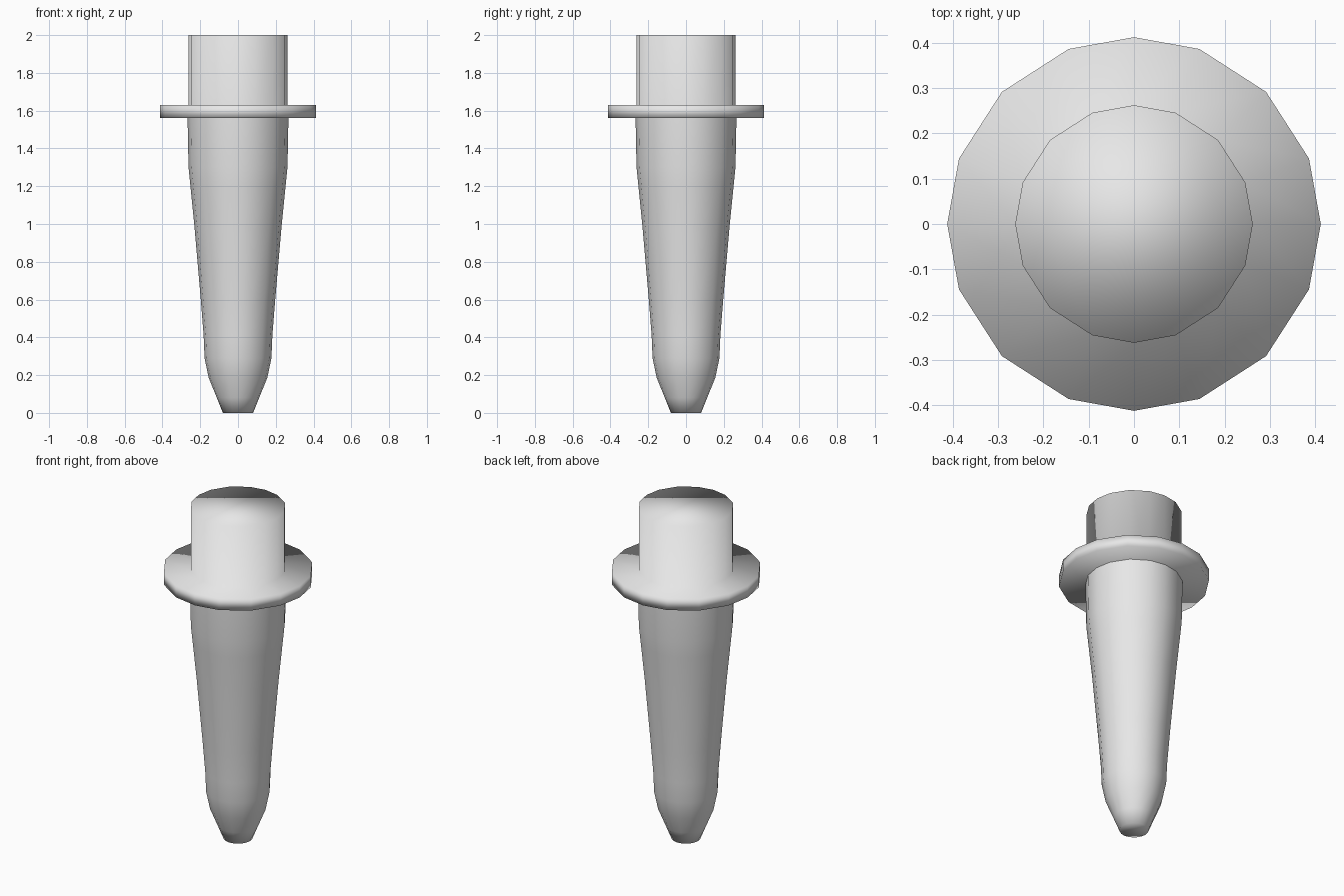
import bpy, bmesh, math

cube = bpy.data.objects.get("Cube")
if cube:
    bpy.data.objects.remove(cube, do_unlink=True)

# One plain grey material
grey = bpy.data.materials.new("plain grey")
grey.use_nodes = True
colour = (0.8, 0.8, 0.8, 1.0)
grey.diffuse_color = colour
grey.node_tree.nodes["Principled BSDF"].inputs["Base Color"].default_value = colour

# Sixteen sides, slightly bunched toward the axes
ANGLES = [math.radians(q * 90 + a) for q in range(4) for a in (0, 20.5, 45, 69.5)]


def lathe(name, profile, cap_bottom=True, cap_top=True):
    """Smooth turned part from (radius, height) points, bottom to top."""
    bm = bmesh.new()
    rings = [[bm.verts.new((r * math.cos(a), r * math.sin(a), z)) for a in ANGLES]
             for r, z in profile]
    n = len(ANGLES)
    for low, high in zip(rings, rings[1:]):
        for i in range(n):
            j = (i + 1) % n
            bm.faces.new((low[i], low[j], high[j], high[i]))
    if cap_bottom:
        bm.faces.new(rings[0][::-1])
    if cap_top:
        bm.faces.new(rings[-1])
    for f in bm.faces:
        f.smooth = True
    mesh = bpy.data.meshes.new(name)
    bm.to_mesh(mesh)
    bm.free()
    mesh.materials.append(grey)
    obj = bpy.data.objects.new(name, mesh)
    bpy.context.collection.objects.link(obj)
    return obj


# Tapered shaft with a rounded, blunt tip
lathe("tapered_shaft", [(0.08, 0.0), (0.112, 0.08), (0.155, 0.185), (0.177, 0.29),
                        (0.182, 0.41), (0.197, 0.6), (0.23, 0.98), (0.252, 1.2),
                        (0.262, 1.3), (0.267, 1.56)], cap_top=False)

# Round head and its wide collar in one turned piece
lathe("head_and_collar", [(0.412, 1.56), (0.412, 1.63), (0.262, 1.63), (0.262, 2.0)])
